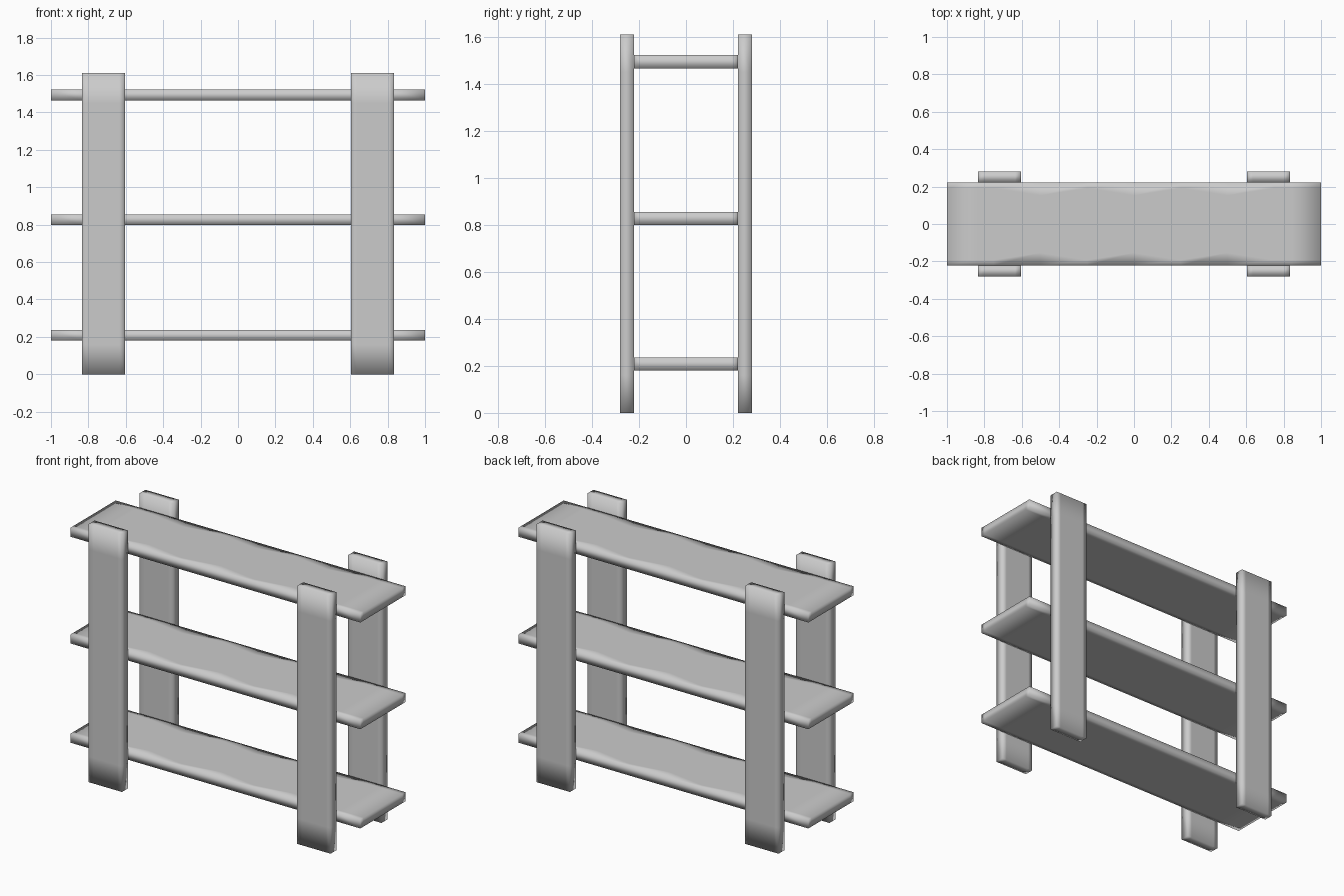
import bpy
import bmesh
from mathutils import Vector, Matrix

if "Cube" in bpy.data.objects:
    bpy.data.objects.remove(bpy.data.objects["Cube"], do_unlink=True)

grey = bpy.data.materials.new("plain_grey")
grey.use_nodes = True
colour = (0.6, 0.6, 0.6, 1)
grey.diffuse_color = colour
grey.node_tree.nodes["Principled BSDF"].inputs["Base Color"].default_value = colour


def plank(name, centre, size, long_axis, wide_axis, worn=False):
    """Board with soft shading held near its rims by extra edge loops."""
    bm = bmesh.new()
    bmesh.ops.create_cube(bm, size=1, matrix=Matrix.Diagonal((*size, 1)))
    half = Vector(size) / 2
    rim = half[wide_axis] - 0.03
    end = half[long_axis] - 0.16
    cuts = [(wide_axis, s * rim) for s in (-1, 1)]
    cuts += [(long_axis, s * end) for s in (-1, 1)]
    if worn:
        cuts += [(long_axis, i * 0.25) for i in range(-3, 4)]
    for axis, offset in cuts:
        point, normal = Vector(), Vector()
        point[axis], normal[axis] = offset, 1
        bmesh.ops.bisect_plane(bm, geom=bm.verts[:] + bm.edges[:] + bm.faces[:],
                               plane_co=point, plane_no=normal)
    # Wavy worn edge along the upper face
    if worn:
        for v in bm.verts:
            on_rim = abs(abs(v.co[wide_axis]) - rim) < 0.001
            at_wave = abs(v.co[long_axis] * 2 - round(v.co[long_axis] * 2)) < 0.01
            if on_rim and at_wave and v.co.z > 0 and abs(v.co[long_axis]) < end:
                v.co[wide_axis] *= 0.8
    for f in bm.faces:
        f.smooth = True
    bmesh.ops.recalc_face_normals(bm, faces=bm.faces[:])
    mesh = bpy.data.meshes.new(name)
    bm.to_mesh(mesh)
    bm.free()
    mesh.materials.append(grey)
    obj = bpy.data.objects.new(name, mesh)
    obj.location = centre
    bpy.context.collection.objects.link(obj)


# Shelves
for name, z in (("lower", 0.208), ("middle", 0.827), ("upper", 1.493)):
    plank(name + "_shelf", (0, 0, z), (2, 0.444, 0.057), 0, 1, worn=True)

# Upright posts, two in front and two behind
for depth, y in (("front", -0.251), ("back", 0.251)):
    for side, x in (("right", -0.72), ("left", 0.72)):
        plank(f"{depth}_{side}_post", (x, y, 0.805), (0.23, 0.058, 1.61), 2, 0)
